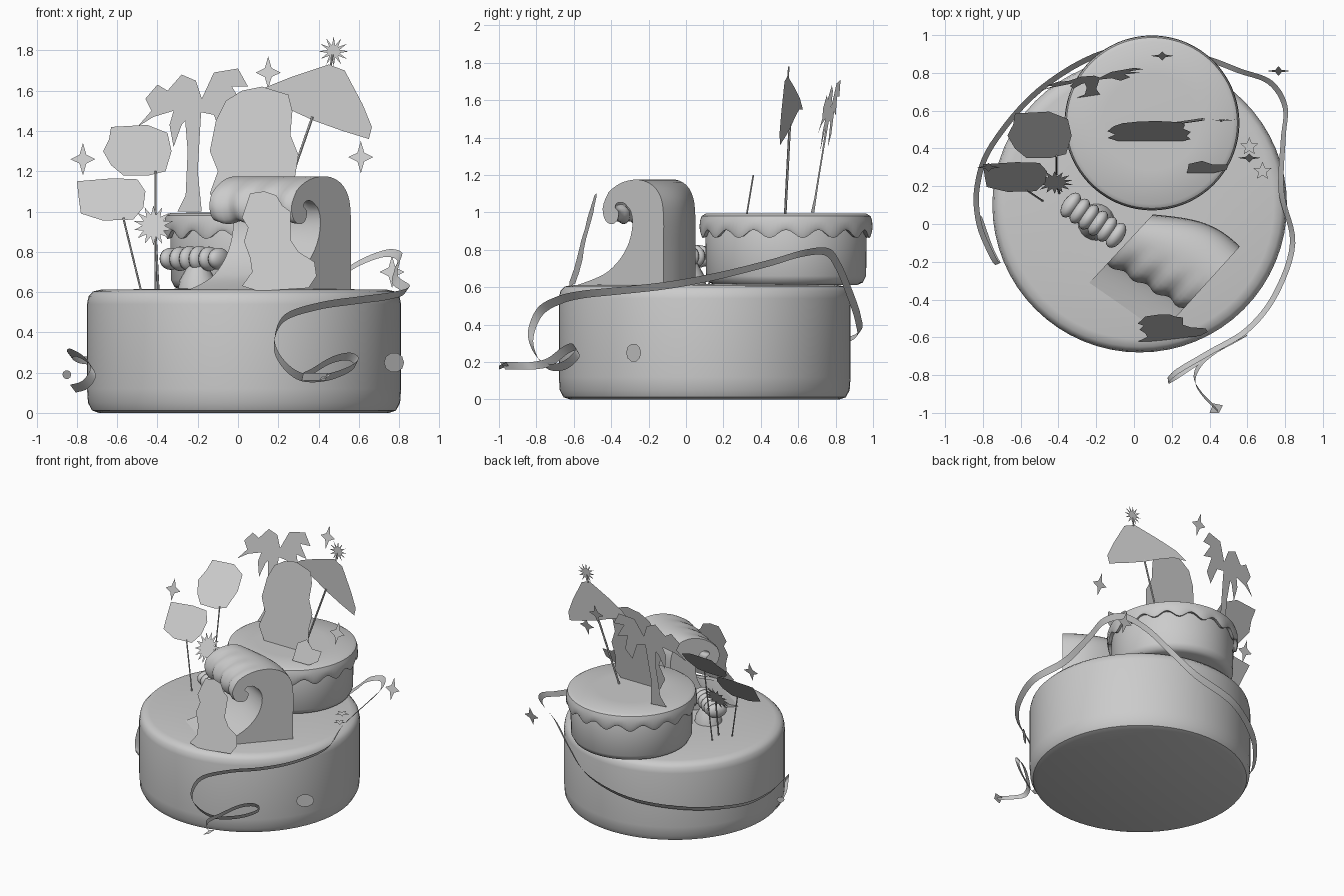
import bpy, bmesh, math
from mathutils import Vector as V

grey = bpy.data.materials.new("plain_grey")
grey.diffuse_color = (0.6, 0.6, 0.6, 1)


def make(name, verts, faces, smooth=False, angle=40):
    me = bpy.data.meshes.new(name)
    me.from_pydata([tuple(v) for v in verts], [], faces)
    ob = bpy.data.objects.new(name, me)
    bpy.context.collection.objects.link(ob)
    me.materials.append(grey)
    bm = bmesh.new()
    bm.from_mesh(me)
    bmesh.ops.recalc_face_normals(bm, faces=bm.faces)
    bm.to_mesh(me)
    bm.free()
    if smooth:
        bpy.ops.object.select_all(action='DESELECT')
        ob.select_set(True)
        bpy.context.view_layer.objects.active = ob
        bpy.ops.object.shade_smooth_by_angle(angle=math.radians(angle))
    return ob


def lathe(name, cx, cy, rings, n=64, wave=None):
    """Closed turned solid; rings are (radius, z, ripple weight)."""
    verts, faces = [], []
    for r, z, w in rings:
        for i in range(n):
            t = math.tau * i / n
            dz = w * wave(t) if wave else 0
            verts.append((cx + r * math.cos(t), cy + r * math.sin(t), z + dz))
    for k in range(len(rings) - 1):
        for i in range(n):
            j = (i + 1) % n
            faces.append((k * n + i, k * n + j, (k + 1) * n + j, (k + 1) * n + i))
    faces.append(tuple(range(n))[::-1])
    faces.append(tuple(range((len(rings) - 1) * n, len(rings) * n)))
    return make(name, verts, faces, True)


def spline(pts, steps=6):
    """Catmull-Rom path through the points."""
    p = [V(q) for q in pts]
    p = [2 * p[0] - p[1]] + p + [2 * p[-1] - p[-2]]
    out = []
    for i in range(1, len(p) - 2):
        a, b, c, d = p[i - 1:i + 3]
        for s in range(steps):
            t = s / steps
            out.append(0.5 * (2 * b + (c - a) * t + (2 * a - 5 * b + 4 * c - d) * t * t
                              + (3 * b - a - 3 * c + d) * t ** 3))
    return out + [p[-2]]


def card(name, pts, y0, z0, slope, x0=0, turn=0):
    """Flat cut-out drawn in x and z, leaning back by slope and turned by turn."""
    verts = [(x, y0 + slope * (z - z0) + turn * (x - x0), z) for x, z in pts]
    return make(name, verts, [tuple(range(len(verts)))])


def star(cx, cz, n, big, small):
    return [(cx + (big if i % 2 == 0 else small) * math.sin(math.pi * i / n),
             cz + (big if i % 2 == 0 else small) * math.cos(math.pi * i / n))
            for i in range(2 * n)]


def rod(name, a, b, r):
    a, b = V(a), V(b)
    q = (b - a).to_track_quat('Z', 'Y')
    ring = [q @ V((r * math.cos(math.tau * i / 6), r * math.sin(math.tau * i / 6), 0)) for i in range(6)]
    verts = [a + v for v in ring] + [b + v for v in ring]
    faces = [(i, (i + 1) % 6, 6 + (i + 1) % 6, 6 + i) for i in range(6)]
    return make(name, verts, faces + [(5, 4, 3, 2, 1, 0), (6, 7, 8, 9, 10, 11)])


# Lower cake tier
lathe("lower_tier", 0.03, 0.1, [(0.72, 0, 0), (0.755, 0.012, 0), (0.775, 0.05, 0), (0.78, 0.12, 0),
      (0.78, 0.54, 0), (0.772, 0.58, 0), (0.75, 0.603, 0), (0.71, 0.612, 0), (0.3, 0.617, 0)])

# Upper cake tier and its scalloped icing
lathe("upper_tier", 0.095, 0.535, [(0.38, 0.612, 0), (0.41, 0.625, 0), (0.428, 0.66, 0),
      (0.432, 0.9, 0), (0.42, 0.94, 0)])
lathe("icing", 0.095, 0.535, [(0.42, 0.91, 0), (0.435, 0.89, 1), (0.455, 0.885, 1), (0.463, 0.905, .8),
      (0.46, 0.955, 0), (0.452, 0.98, 0), (0.43, 0.993, 0), (0.25, 0.995, 0)],
      n=128, wave=lambda t: 0.022 * math.cos(16 * t))

# Curling wave: a profile swept across its width
prof = spline([(0, .6, 0), (0, .8, 0), (0, .98, 0), (.02, 1.08, 0), (.08, 1.145, 0), (.18, 1.175, 0), (.3, 1.16, 0),
               (.4, 1.105, 0), (.44, 1.03, 0), (.42, .965, 0), (.375, .945, 0), (.335, .965, 0),
               (.325, 1.01, 0), (.35, 1.035, 0), (.33, 1.06, 0), (.28, 1.055, 0), (.235, 1.0, 0), (.225, .93, 0),
               (.25, .84, 0), (.31, .755, 0), (.4, .685, 0), (.5, .645, 0), (.65, .605, 0)], 3)
left, right = V((0.10, 0.05, 0)), V((0.56, -0.12, 0))
dl, dr = V((-0.55, -0.59, 0)), V((-0.67, -0.74, 0))
verts, faces, m, cols = [], [], len(prof), 20
for c in range(cols + 1):
    t = c / cols
    bulge = 0.06 * math.sin(math.pi * t)
    for p in prof:
        a = p.x - bulge * max(0, 1 - p.x / 0.3)
        z = p.y
        if p.x > 0.25 and z > 0.94:      # ripples on the lip
            a += 0.012 * math.sin(t * 22)
            z += 0.008 * math.cos(t * 22) * (z < 1.1)
        v = left.lerp(right, t) + dl.lerp(dr, t) * a
        verts.append((v.x, v.y, z))
for c in range(cols):
    for i in range(m):
        j = (i + 1) % m
        faces.append((c * m + i, c * m + j, (c + 1) * m + j, (c + 1) * m + i))
faces += [tuple(range(m))[::-1], tuple(range(cols * m, (cols + 1) * m))]
make("wave", verts, faces, True, 50)

# Beaded shell beside the wave
for i in range(6):
    t = i / 5
    bpy.ops.mesh.primitive_uv_sphere_add(segments=16, ring_count=10, radius=1,
        location=(-0.335 + 0.24 * t, 0.10 - 0.16 * t, 0.765), rotation=(0, 0, -0.6))
    ob = bpy.context.object
    ob.name = "shell_bead"
    ob.scale = (0.042, 0.075, 0.055 + 0.01 * math.sin(math.pi * t))
    ob.data.materials.append(grey)
    bpy.ops.object.shade_smooth()
lathe("shell_foot", -0.2, 0.01, [(0.1, 0.6, 0), (0.09, 0.66, 0), (0.05, 0.73, 0)], 20)

# Ribbon wound around the cake
path = spline([(.44, -.98, .18), (.36, -.9, .18), (.32, -.82, .18), (.36, -.73, .2), (.46, -.65, .26), (.55, -.6, .28),
               (.59, -.58, .25), (.54, -.61, .21), (.43, -.67, .175), (.31, -.75, .18), (.22, -.81, .25),
               (.18, -.83, .35), (.23, -.78, .47), (.4, -.68, .53), (.6, -.56, .56), (.75, -.37, .58), (.84, -.1, .61),
               (.78, .17, .66), (.79, .45, .73), (.8, .62, .78), (.72, .75, .79), (.56, .81, .72), (.4, .87, .58),
               (.2, .92, .43), (-.15, .91, .34), (-.5, .71, .28), (-.75, .42, .26), (-.83, .2, .28),
               (-.82, 0, .3), (-.75, -.17, .26), (-.72, -.21, .2), (-.76, -.13, .14), (-.82, .04, .12)])
verts = []
for p in path:
    side = (V((p.x - 0.03, p.y - 0.1, 0)).normalized() * 0.6 + V((0, 0, 0.8))) * 0.024
    verts += [p + side, p - side]
make("ribbon", verts, [(2 * i, 2 * i + 1, 2 * i + 3, 2 * i + 2) for i in range(len(path) - 1)], True, 80)
e = [V((.42, -.95, .18)), V((.47, -.96, .2)), V((.45, -1.0, .18)), V((.4, -1.0, .16))]
make("ribbon_end", e, [(0, 1, 2, 3)])

# Cut-out figure in front of the wave
card("front_figure", [(.06, 1.09), (.13, 1.1), (.19, 1.08), (.22, 1.03), (.26, 1.0), (.26, .86), (.3, .8), (.38, .75),
     (.39, .68), (.35, .62), (.1, .605), (.02, .63), (.07, .7), (.06, .77), (.03, .85), (.05, .92), (.02, .97),
     (.04, 1.03)], -0.61, 0.61, 0.28, 0.2, 0.1)

# Large cut-out figure on the upper tier
card("upper_figure", [(-.08, .99), (-.14, 1.09), (-.1, 1.2), (-.14, 1.3), (-.11, 1.45), (-.06, 1.55), (.02, 1.6), (.12, 1.62),
     (.25, 1.58), (.27, 1.5), (.26, 1.38), (.3, 1.28), (.28, 1.15), (.3, 1.05), (.25, .99)], 0.44, 1.0, 0.17)
card("small_cutout", [(.28, 1.0), (.29, 1.12), (.36, 1.16), (.42, 1.11), (.5, 1.11), (.49, 1.04), (.42, 1.0)],
     0.27, 1.0, 0.4)

# Palm tree
card("palm_trunk", [(-.3, 1.0), (-.18, 1.0), (-.2, 1.2), (-.18, 1.55), (-.27, 1.55), (-.25, 1.3), (-.26, 1.08)],
     0.68, 1.0, 0.16, -0.22, 0.15)
card("palm_leaves", [(-.22, 1.5), (-.28, 1.43), (-.32, 1.32), (-.34, 1.43), (-.32, 1.5), (-.42, 1.47), (-.5, 1.42),
     (-.43, 1.5), (-.46, 1.56), (-.4, 1.63), (-.35, 1.6), (-.28, 1.68), (-.21, 1.65), (-.18, 1.56), (-.12, 1.69),
     (0, 1.71), (.05, 1.62), (-.03, 1.62), (.03, 1.52), (-.05, 1.54), (-.02, 1.42), (-.07, 1.35), (-.12, 1.48)],
     0.68, 1.0, 0.16, -0.22, 0.15)

# Parasol with burst on its tip
card("parasol", [(.04, 1.55), (.12, 1.61), (.27, 1.67), (.45, 1.73), (.53, 1.7), (.62, 1.53), (.665, 1.42),
     (.65, 1.36), (.52, 1.4), (.38, 1.45), (.27, 1.5), (.14, 1.55)], 0.625, 1.0, 0, 0.04, -0.2)
rod("parasol_pole", (.2, .53, .98), (.37, .555, 1.47), 0.007)
rod("burst_stem", (.46, .545, 1.72), (.47, .55, 1.78), 0.005)
card("parasol_burst", star(.475, 1.795, 12, .075, .03), 0.55, 1.79, 0.05)

# Round cut-outs on sticks
card("low_disc", [(-.8, 1.15), (-.62, 1.165), (-.5, 1.16), (-.46, 1.1), (-.47, 1.02), (-.52, .96), (-.67, .955),
     (-.78, .99), (-.79, 1.06)], 0.17, 0.955, 0.75)
rod("low_stick", (-.48, .12, .6), (-.57, .18, .97), 0.005)
card("high_disc", [(-.63, 1.42), (-.45, 1.43), (-.35, 1.39), (-.33, 1.3), (-.36, 1.2), (-.44, 1.18), (-.57, 1.18),
     (-.63, 1.23), (-.67, 1.3), (-.64, 1.36)], 0.35, 1.18, 0.98)
rod("high_stick", (-.41, .26, .6), (-.41, .36, 1.2), 0.005)
card("sun_burst", star(-.42, .93, 14, .1, .055), 0.22, 0.93, 0.6)
rod("sun_stick", (-.395, .16, .6), (-.41, .22, .9), 0.006)

# Floating four-point sparkles
for x, y, z in ((.15, .89, 1.69), (.61, .35, 1.27), (-.77, .3, 1.26), (.765, .81, .7)):
    pts = [(x + (a - x) * 0.75, b) for a, b in star(x, z, 4, .08, .032)]
    for k in (2, 6):    # keep only four long points
        pts[k] = (x + (pts[k][0] - x) * 0.95, z)
    pts = [p for i, p in enumerate(pts) if i % 2 == 0 and i not in (0, 4)] and [
        (x + r * math.sin(i * math.pi / 4), z + r * 1.3 * math.cos(i * math.pi / 4))
        for i, r in enumerate((.062, .024) * 4)]
    card("sparkle", pts, y, z, 0.3)

# Starfish lying on the lower tier, shells on its side
for x, y in ((.61, .41), (.68, .28)):
    make("starfish", [(a, b, .622) for a, b in star(x, y, 5, .05, .022)], [tuple(range(10))])
for x, y, z in ((.775, -.28, .25), (-.85, .05, .19)):
    r = 0.05 if x > 0 else 0.022
    make("side_shell", [(x + r * math.cos(k * math.tau / 10), y + r * .8 * math.cos(k * math.tau / 10),
         z + r * math.sin(k * math.tau / 10)) for k in range(10)], [tuple(range(10))])
